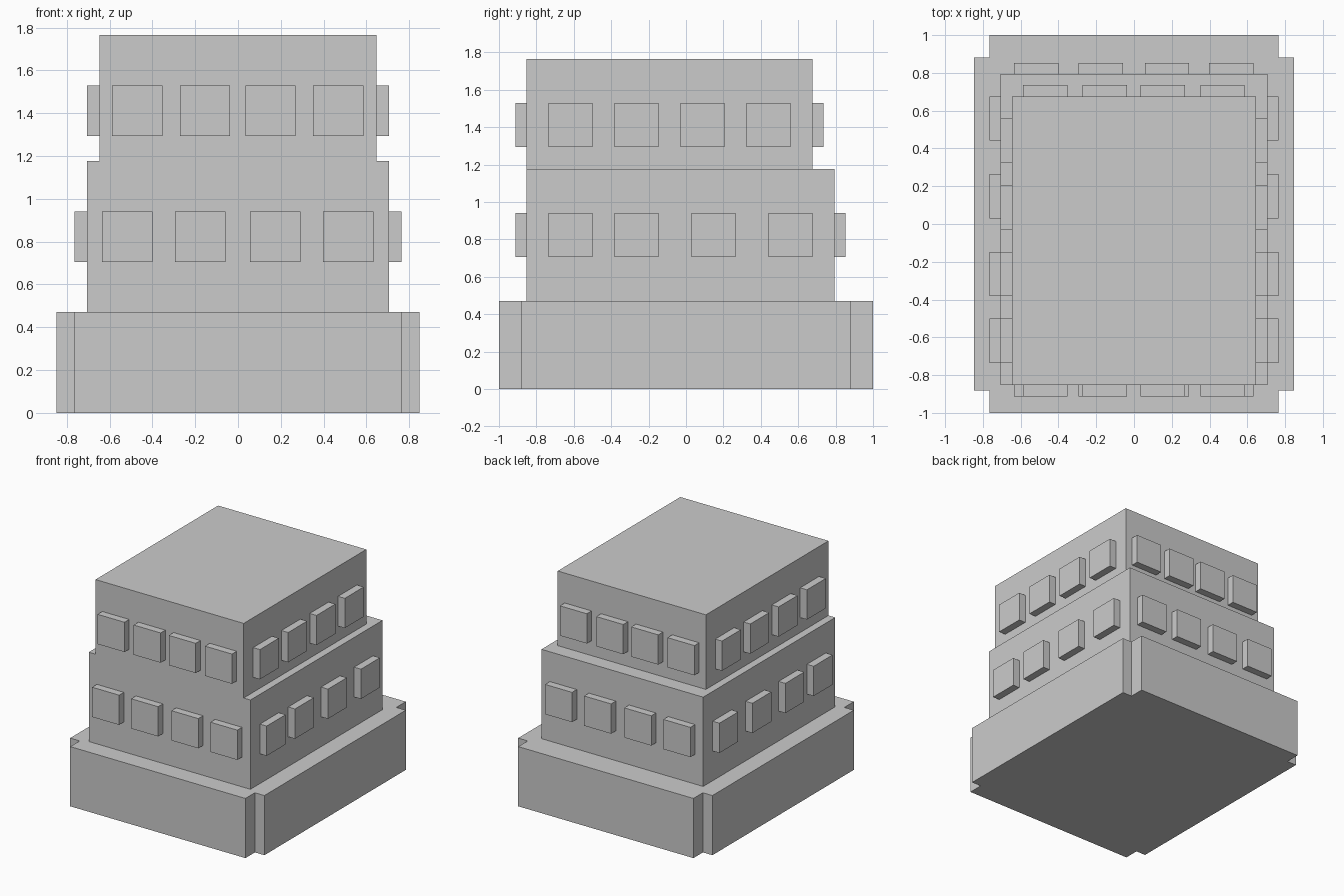
import bpy

if "Cube" in bpy.data.objects:
    bpy.data.objects.remove(bpy.data.objects["Cube"])

BOX_FACES = [(0, 3, 2, 1), (4, 5, 6, 7), (0, 1, 5, 4),
             (1, 2, 6, 5), (2, 3, 7, 6), (3, 0, 4, 7)]


def make_object(name, verts, faces):
    mesh = bpy.data.meshes.new(name)
    mesh.from_pydata(verts, [], faces)
    mesh.update()
    obj = bpy.data.objects.new(name, mesh)
    bpy.context.collection.objects.link(obj)
    return obj


def box(name, x0, x1, y0, y1, z0, z1):
    verts = [(x, y, z) for z in (z0, z1)
             for x, y in ((x0, y0), (x1, y0), (x1, y1), (x0, y1))]
    return make_object(name, verts, BOX_FACES)


def prism(name, outline, z0, z1):
    n = len(outline)
    verts = [(x, y, z) for z in (z0, z1) for x, y in outline]
    faces = [tuple(reversed(range(n))), tuple(range(n, 2 * n))]
    faces += [(i, (i + 1) % n, n + (i + 1) % n, n + i) for i in range(n)]
    return make_object(name, verts, faces)


# Plinth with notched corners
X, Y, XI, YI = 0.848, 1.0, 0.765, 0.882
prism("plinth", [(-XI, -Y), (XI, -Y), (XI, -YI), (X, -YI), (X, YI), (XI, YI),
                 (XI, Y), (-XI, Y), (-XI, YI), (-X, YI), (-X, -YI), (-XI, -YI)],
      0, 0.471)

W, D = 0.235, 0.059  # window size and depth


def storey(name, hx, y0, y1, z0, z1, wz, xs, ys):
    box(name + "_storey", -hx, hx, y0, y1, z0, z1)
    # Windows on front and back walls
    for x in xs:
        box(name + "_front_window", x, x + W, y0 - D, y0, wz, wz + W)
        box(name + "_back_window", x, x + W, y1, y1 + D, wz, wz + W)
    # Windows on side walls
    for y in ys:
        box(name + "_right_window", hx, hx + D, y, y + W, wz, wz + W)
        box(name + "_left_window", -hx - D, -hx, y, y + W, wz, wz + W)


# Two stepped storeys, sharing the same front wall
storey("lower", 0.706, -0.853, 0.794, 0.471, 1.176, 0.706,
       (-0.635, -0.294, 0.057, 0.398), (-0.735, -0.382, 0.029, 0.441))
storey("upper", 0.647, -0.853, 0.676, 1.176, 1.765, 1.294,
       (-0.588, -0.272, 0.034, 0.351), (-0.735, -0.382, -0.029, 0.324))
